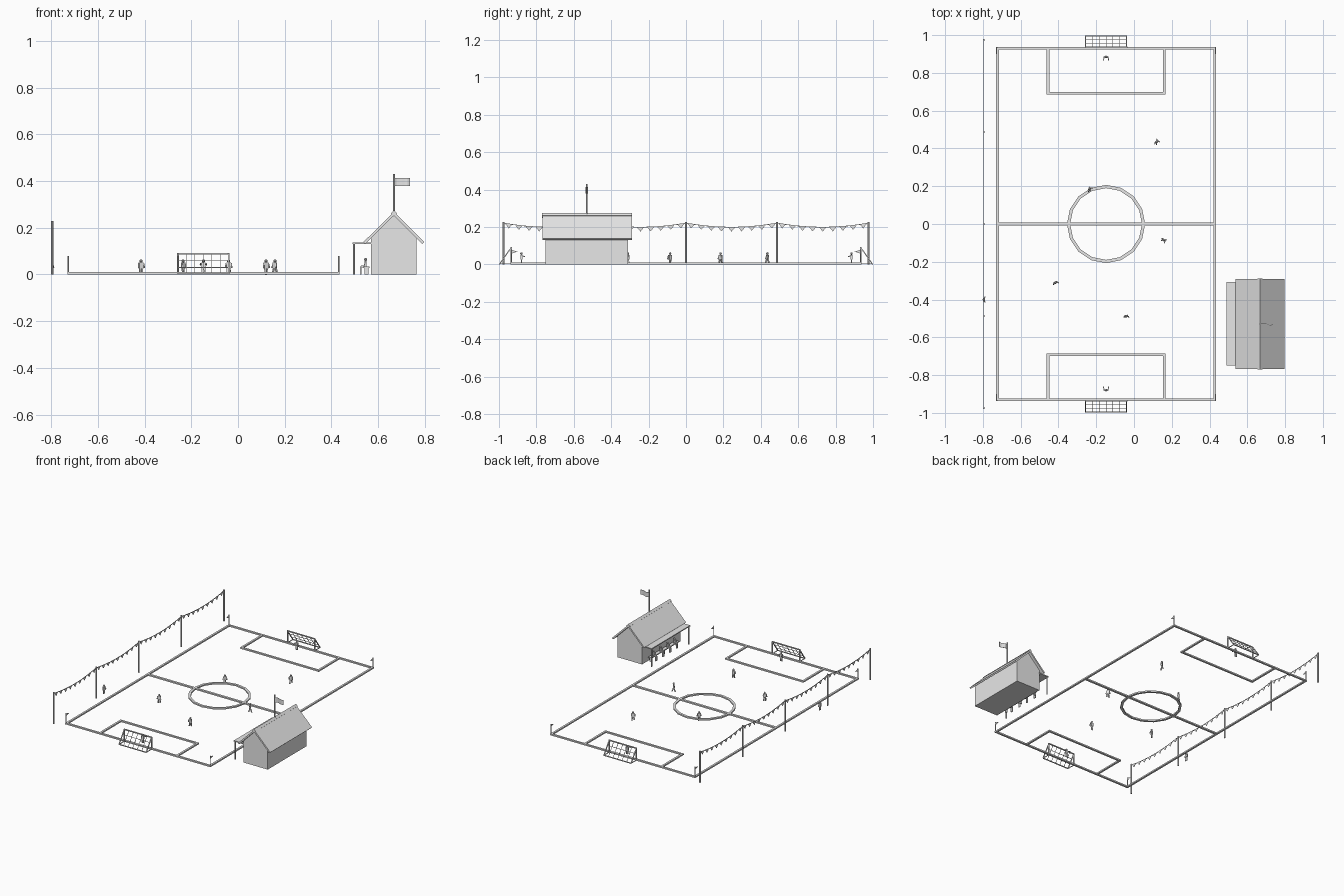
import bpy, bmesh, math
from mathutils import Vector, Matrix

if "Cube" in bpy.data.objects:
    bpy.data.objects.remove(bpy.data.objects["Cube"])

grey = bpy.data.materials.new("plain_grey")
grey.diffuse_color = (0.8, 0.8, 0.8, 1)
grey.use_nodes = True
grey.node_tree.nodes["Principled BSDF"].inputs["Base Color"].default_value = grey.diffuse_color


def finish(name, bm):
    bmesh.ops.recalc_face_normals(bm, faces=bm.faces)
    me = bpy.data.meshes.new(name)
    bm.to_mesh(me)
    bm.free()
    me.materials.append(grey)
    ob = bpy.data.objects.new(name, me)
    bpy.context.collection.objects.link(ob)
    return ob


def box(bm, lo, hi, m=Matrix()):
    lo, hi = Vector(lo), Vector(hi)
    s = Matrix.Diagonal((*(hi - lo), 1))
    bmesh.ops.create_cube(bm, size=1, matrix=m @ Matrix.Translation((lo + hi) / 2) @ s)


def bar(bm, a, b, r, sides=4):
    a, b = Vector(a), Vector(b)
    d = b - a
    rot = d.to_track_quat('Z', 'Y').to_matrix().to_4x4()
    turn = Matrix.Rotation(math.pi / sides, 4, 'Z')
    bmesh.ops.create_cone(bm, cap_ends=True, segments=sides, radius1=r, radius2=r, depth=d.length,
                          matrix=Matrix.Translation((a + b) / 2) @ rot @ turn)


def prism(bm, pts, vec):
    a = [bm.verts.new(p) for p in pts]
    b = [bm.verts.new(Vector(p) + Vector(vec)) for p in pts]
    bm.faces.new(a)
    bm.faces.new(b[::-1])
    for i in range(len(a)):
        j = (i + 1) % len(a)
        bm.faces.new((a[i], b[i], b[j], a[j]))


CX, X0, X1, YE, LH = -0.148, -0.73, 0.435, 0.938, 0.01

# Pitch markings
bm = bmesh.new()
w = 0.014
for s in (-1, 1):
    y = s * (YE - w / 2)
    box(bm, (X0, y - w / 2, 0), (X1, y + w / 2, LH))
for x in (X0, X1 - w):
    box(bm, (x, w - YE, 0), (x + w, YE - w, LH))
box(bm, (X0 + w, -0.008, 0), (X1 - w, 0.008, LH))
finish("boundary_and_halfway_lines", bm)

bm = bmesh.new()
for s in (-1, 1):
    box(bm, (-0.462, s * 0.692 - 0.007, 0), (0.168, s * 0.692 + 0.007, LH))
    for x in (-0.462, 0.154):
        ya, yb = sorted((s * 0.699, s * 0.924))
        box(bm, (x, ya, 0), (x + 0.014, yb, LH))
finish("penalty_area_lines", bm)

bm = bmesh.new()
N = 16
ring = []
for i in range(N):
    a = math.tau * i / N
    ring.append([bm.verts.new((CX + r * math.cos(a), r * math.sin(a), z))
                 for r, z in ((0.207, 0), (0.207, LH), (0.19, LH), (0.19, 0))])
for i in range(N):
    p, q = ring[i], ring[(i + 1) % N]
    for k in range(4):
        bm.faces.new((p[k], q[k], q[(k + 1) % 4], p[(k + 1) % 4]))
finish("centre_circle", bm)

# Goals with sloping nets
for s, name in ((-1, "front_goal"), (1, "back_goal")):
    bm = bmesh.new()
    ga, gb, yf, yb, h = CX - 0.109, CX + 0.109, s * 0.935, s * 0.996, 0.089
    for x in (ga, gb):
        bar(bm, (x, yf, 0), (x, yf, h + 0.003), 0.005)
        bar(bm, (x, yf, h), (x, yb, 0.003), 0.004)
        bar(bm, (x, yf, 0.003), (x, yb, 0.003), 0.003)
    bar(bm, (ga, yf, h), (gb, yf, h), 0.005)
    bar(bm, (ga, yb, 0.003), (gb, yb, 0.003), 0.004)
    for i in range(1, 6):
        x = ga + (gb - ga) * i / 6
        bar(bm, (x, yf, h), (x, yb, 0.003), 0.0018)
    for i in (1, 2):
        t = i / 3
        y, z = yf + (yb - yf) * t, h * (1 - t)
        bar(bm, (ga, y, z), (gb, y, z), 0.0018)
    finish(name, bm)

# Corner flags
bm = bmesh.new()
for x in (X0 + 0.004, X1 - 0.004):
    for s in (-1, 1):
        y = s * 0.933
        bar(bm, (x, y, 0), (x, y, 0.08), 0.003, 6)
        prism(bm, [(x - 0.001, y, 0.078), (x - 0.001, y, 0.058), (x - 0.001, y - s * 0.032, 0.068)],
              (0.002, 0, 0))
finish("corner_flags", bm)

# Bunting: poles, sagging rope and pennants
PX, poles = -0.795, [-0.975, -0.487, 0, 0.487, 0.975]
bm = bmesh.new()
for y in poles:
    bar(bm, (PX, y, 0), (PX, y, 0.228), 0.0055, 8)
finish("bunting_poles", bm)
rope, pennants = bmesh.new(), bmesh.new()
n = 9
for ya, yb in zip(poles, poles[1:]):
    def at(t):
        return Vector((PX, ya + (yb - ya) * t, 0.221 - 0.022 * 4 * t * (1 - t)))
    for i in range(n):
        a, b = at(i / n), at((i + 1) / n)
        bar(rope, a, b, 0.0025)
        p, q = a.lerp(b, 0.14), a.lerp(b, 0.86)
        tip = (a + b) / 2 - Vector((0, 0, 0.024))
        off = Vector((0.001, 0, 0))
        prism(pennants, [p - off, q - off, tip - off], off * 2)
finish("bunting_rope", rope)
finish("bunting_pennants", pennants)

# Clubhouse
RX = 0.667
bm = bmesh.new()
prism(bm, [(0.57, -0.752, 0), (0.765, -0.752, 0), (0.765, -0.752, 0.157),
           (RX, -0.752, 0.254), (0.57, -0.752, 0.157)], (0, 0.442, 0))
finish("clubhouse_walls", bm)
bm = bmesh.new()
for s in (-1, 1):
    prism(bm, [(RX, -0.768, 0.268), (RX + s * 0.13, -0.768, 0.139),
               (RX + s * 0.122, -0.768, 0.131), (RX, -0.768, 0.252)], (0, 0.478, 0))
finish("clubhouse_roof", bm)
bm = bmesh.new()
bar(bm, (RX, -0.769, 0.261), (RX, -0.289, 0.261), 0.0135, 4)
bmesh.ops.rotate(bm, verts=bm.verts, cent=(RX, 0, 0.261), matrix=Matrix.Rotation(math.pi / 4, 3, 'Y'))
finish("ridge_beam", bm)

# Awning over the bench
bm = bmesh.new()
box(bm, (0.491, -0.75, 0.13), (0.572, -0.308, 0.137))
finish("awning", bm)
bm = bmesh.new()
for y in (-0.742, -0.316):
    bar(bm, (0.497, y, 0), (0.497, y, 0.131), 0.0045, 6)
finish("awning_posts", bm)
bm = bmesh.new()
box(bm, (0.537, -0.69, 0.028), (0.562, -0.37, 0.034))
for y in (-0.68, -0.53, -0.38):
    box(bm, (0.542, y - 0.004, 0), (0.558, y + 0.004, 0.028))
finish("bench", bm)

# Roof flag with a gentle wave
bm = bmesh.new()
bar(bm, (RX, -0.53, 0.255), (RX, -0.53, 0.431), 0.005, 8)
finish("flagpole", bm)
bm = bmesh.new()
wave = [(RX + 0.07 * i / 6, -0.53 + 0.006 * math.sin(i), 0.414 - 0.001 * i) for i in range(7)]
outline = [(x, y - 0.001, 0) for x, y, z in wave] + [(x, y + 0.001, 0) for x, y, z in reversed(wave)]
prism(bm, [(x, y, 0.378) for x, y, _ in outline], (0, 0, 0.035))
finish("roof_flag", bm)


# Figures face -y before turning
def person(name, x, y, turn=0, stride=0.0, arms=0.3, seated=False):
    bm = bmesh.new()
    lift = 0.006 if seated else 0
    for s in (-1, 1):
        hip = Vector((s * 0.0045, 0, 0.028 + lift))
        if seated:
            knee = hip + Vector((0, -0.02, 0))
            bar(bm, hip, knee, 0.005)
            bar(bm, knee, (knee.x, knee.y, 0), 0.0045)
        else:
            bar(bm, hip, (s * 0.0055, s * stride, 0), 0.0048)
        sh = Vector((s * 0.0105, 0, 0.048 + lift))
        bar(bm, sh, sh + Vector((s * 0.003, -0.021 * math.sin(arms), -0.021 * math.cos(arms))), 0.0032)
    box(bm, (-0.009, -0.005, 0.026 + lift), (0.009, 0.005, 0.051 + lift))
    bmesh.ops.create_icosphere(bm, subdivisions=1, radius=0.0075,
                               matrix=Matrix.Translation((0, 0, 0.058 + lift)))
    ob = finish(name, bm)
    ob.location = (x, y, 0)
    ob.rotation_euler.z = turn


person("front_keeper", CX, -0.88, math.pi, 0, 1.2)
person("back_keeper", CX, 0.885, 0, 0, 1.2)
field = [(0.12, 0.435, 0.4, 0.012), (-0.235, 0.185, 0.8, 0.008), (0.158, -0.085, -0.9, 0.01),
         (-0.415, -0.31, 0.3, 0.004), (-0.04, -0.488, 0, 0.004)]
for i, (x, y, t, st) in enumerate(field):
    person(f"player_{i + 1}", x, y, t, st)
person("spectator", PX, -0.4, math.pi / 2)
for i in range(4):
    person(f"seated_player_{i + 1}", 0.546, -0.65 + 0.08 * i, -math.pi / 2, seated=True)
